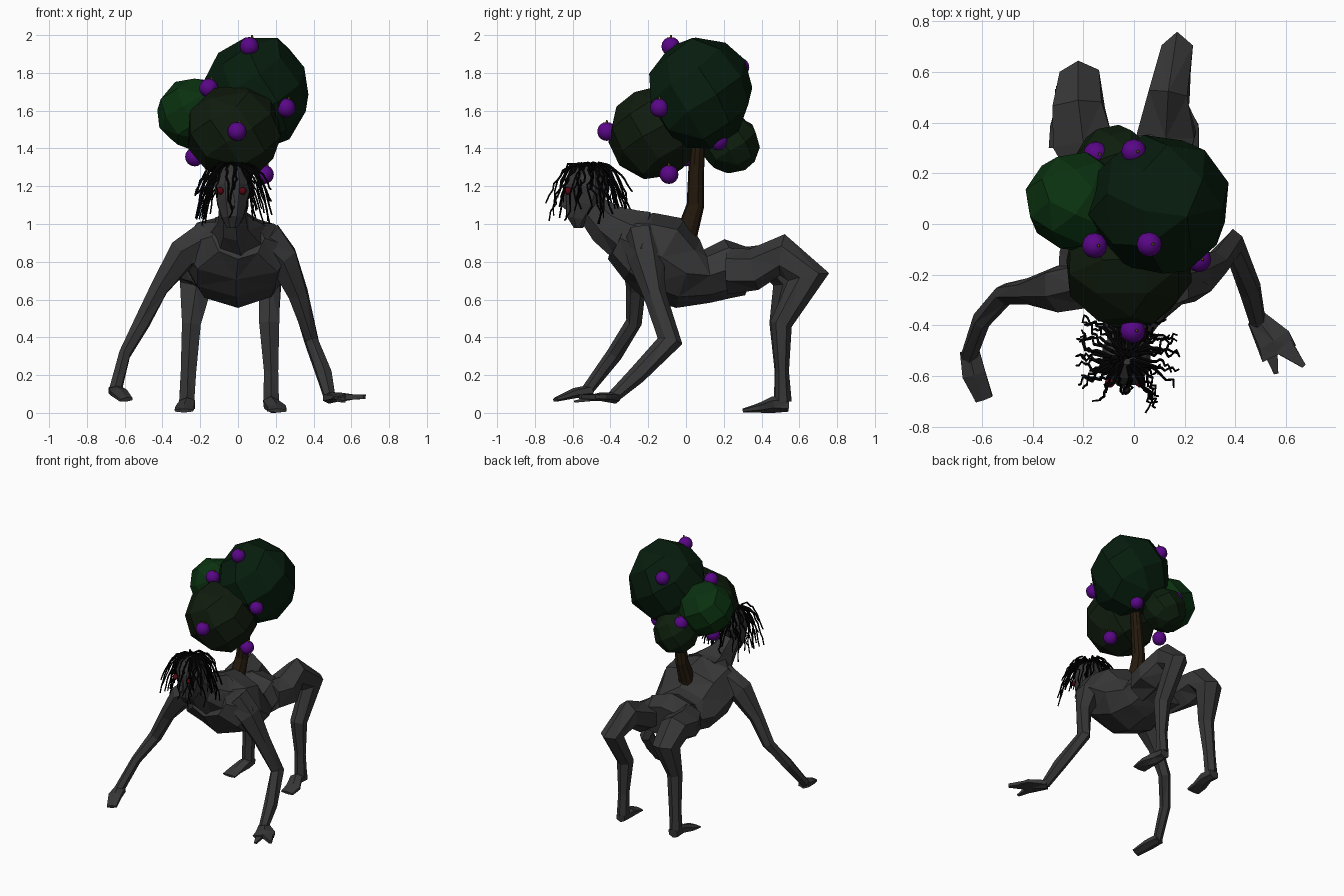
import bpy, bmesh, math, random
from mathutils import Vector, Matrix

random.seed(4)


def mat(name, rgb):
    m = bpy.data.materials.new(name)
    m.diffuse_color = (*rgb, 1)
    return m


SKIN = mat("skin", (0.038, 0.038, 0.038))
BARK = mat("bark", (0.018, 0.010, 0.004))
PURPLE = mat("fruit_purple", (0.10, 0.002, 0.24))
STEM = mat("stem_olive", (0.12, 0.11, 0.01))
RED = mat("eye_red", (0.10, 0.002, 0.006))
BLACK = mat("hair_black", (0.001, 0.001, 0.001))


def finish(name, bm, material, smooth=False):
    bmesh.ops.recalc_face_normals(bm, faces=bm.faces)
    me = bpy.data.meshes.new(name)
    bm.to_mesh(me)
    bm.free()
    me.materials.append(material)
    me.polygons.foreach_set("use_smooth", [smooth] * len(me.polygons))
    ob = bpy.data.objects.new(name, me)
    bpy.context.collection.objects.link(ob)
    return ob


def loft(name, sections, sides=6, material=SKIN, jitter=0.1, turn=0.5):
    """Skin rings along a path; a section is (x, y, z, half width, half depth)."""
    bm = bmesh.new()
    pts = [Vector(s[:3]) for s in sections]
    rings = []
    for i, s in enumerate(sections):
        t = Vector()
        if i > 0:
            t += (pts[i] - pts[i - 1]).normalized()
        if i < len(pts) - 1:
            t += (pts[i + 1] - pts[i]).normalized()
        t.normalize()
        side = (Vector((1, 0, 0)) - t * t.x).normalized()
        up = side.cross(t)
        ring = []
        for k in range(sides):
            a = math.tau * (k + turn) / sides
            j = 1.03 + random.uniform(-jitter, jitter)
            ring.append(bm.verts.new(pts[i] + (side * math.cos(a) * s[3] + up * math.sin(a) * s[4]) * j))
        rings.append(ring)
    for a, b in zip(rings, rings[1:]):
        for k in range(sides):
            n = (k + 1) % sides
            bm.faces.new((a[k], a[n], b[n], b[k]))
    bm.faces.new(rings[0])
    bm.faces.new(rings[-1])
    bmesh.ops.triangulate(bm, faces=bm.faces)
    return finish(name, bm, material)


def ball(name, pos, r, material, segs=12, smooth=True):
    bm = bmesh.new()
    bmesh.ops.create_uvsphere(bm, u_segments=segs, v_segments=segs * 2 // 3, radius=r,
                              matrix=Matrix.Translation(pos))
    return finish(name, bm, material, smooth)


# torso, neck and head
loft("torso", [(0, -0.36, 0.93, 0.14, 0.12), (-0.01, -0.25, 0.88, 0.29, 0.19), (-0.01, -0.12, 0.82, 0.28, 0.225),
               (0, 0.01, 0.735, 0.25, 0.185), (0, 0.11, 0.725, 0.19, 0.135), (-0.02, 0.22, 0.765, 0.21, 0.15),
               (-0.03, 0.33, 0.75, 0.19, 0.12)], sides=8, jitter=0.04, turn=0)
loft("neck", [(-0.03, -0.51, 1.09, 0.07, 0.08), (-0.025, -0.42, 1.00, 0.085, 0.11),
              (-0.01, -0.30, 0.93, 0.16, 0.15), (0, -0.20, 0.92, 0.18, 0.14)], sides=7, jitter=0.05)
loft("head", [(-0.03, -0.57, 0.98, 0.03, 0.025), (-0.03, -0.57, 1.03, 0.06, 0.065),
              (-0.03, -0.54, 1.11, 0.085, 0.105), (-0.03, -0.525, 1.20, 0.10, 0.12),
              (-0.03, -0.515, 1.27, 0.08, 0.095), (-0.03, -0.515, 1.315, 0.03, 0.04)], sides=8, jitter=0.03)
loft("nose", [(-0.03, -0.63, 1.17, 0.01, 0.015), (-0.03, -0.645, 1.10, 0.02, 0.025),
              (-0.03, -0.63, 1.08, 0.008, 0.01)], sides=4, jitter=0)
for x in (-0.095, 0.025):
    ball("eye", (x, -0.625, 1.175), 0.02, RED, 9)

# front limbs, each planted in a different pose
loft("arm_right", [(0.14, -0.23, 0.92, 0.11, 0.09), (0.24, -0.21, 0.82, 0.085, 0.09),
                   (0.32, -0.165, 0.63, 0.055, 0.055), (0.39, -0.085, 0.38, 0.04, 0.06),
                   (0.455, -0.26, 0.20, 0.045, 0.045), (0.485, -0.385, 0.085, 0.035, 0.03)])
loft("arm_left", [(-0.15, -0.23, 0.91, 0.11, 0.09), (-0.30, -0.25, 0.84, 0.085, 0.09),
                  (-0.42, -0.265, 0.66, 0.055, 0.05), (-0.51, -0.275, 0.48, 0.045, 0.04),
                  (-0.60, -0.38, 0.31, 0.035, 0.04), (-0.65, -0.52, 0.12, 0.035, 0.03)])
loft("hand_right", [(0.48, -0.37, 0.08, 0.04, 0.03), (0.55, -0.46, 0.085, 0.075, 0.022),
                    (0.575, -0.51, 0.08, 0.08, 0.015)])
loft("finger_right", [(0.53, -0.47, 0.08, 0.045, 0.02), (0.56, -0.59, 0.06, 0.012, 0.008)], sides=4)
loft("thumb_right", [(0.59, -0.48, 0.085, 0.055, 0.02), (0.67, -0.56, 0.085, 0.012, 0.015)], sides=4)
loft("hand_left", [(-0.65, -0.50, 0.12, 0.04, 0.03), (-0.63, -0.59, 0.105, 0.05, 0.025),
                   (-0.59, -0.69, 0.07, 0.04, 0.012)])

# hind limbs with feet
loft("leg_right", [(0.11, 0.22, 0.76, 0.11, 0.12), (0.125, 0.36, 0.76, 0.125, 0.11),
                   (0.135, 0.51, 0.83, 0.09, 0.11), (0.17, 0.65, 0.72, 0.065, 0.10),
                   (0.165, 0.505, 0.47, 0.055, 0.055), (0.175, 0.51, 0.22, 0.04, 0.033),
                   (0.175, 0.515, 0.06, 0.045, 0.04)])
loft("leg_left", [(-0.15, 0.20, 0.76, 0.11, 0.12), (-0.20, 0.34, 0.77, 0.13, 0.11),
                  (-0.22, 0.46, 0.80, 0.11, 0.10), (-0.22, 0.56, 0.70, 0.09, 0.09),
                  (-0.25, 0.49, 0.47, 0.055, 0.05), (-0.265, 0.505, 0.22, 0.045, 0.036),
                  (-0.27, 0.51, 0.06, 0.045, 0.04)])
for name, x, dx in (("foot_right", 0.175, 0.03), ("foot_left", -0.27, -0.015)):
    loft(name, [(x, 0.545, 0.04, 0.04, 0.035), (x, 0.46, 0.045, 0.045, 0.04),
                (x + dx, 0.38, 0.025, 0.055, 0.022), (x + dx, 0.30, 0.012, 0.055, 0.010)])

# hair strands falling from the crown, sparse in front of the face
cu = bpy.data.curves.new("hair", "CURVE")
cu.dimensions = "3D"
cu.bevel_depth, cu.bevel_resolution, cu.use_fill_caps = 0.0062, 0, True
for i in range(64):
    a = math.tau * i / 64 + random.uniform(-0.1, 0.1)
    face = abs(math.tau * 0.75 - a) < 0.55
    if face and i % 3:
        continue
    drop, reach = random.uniform(0.14, 0.33), random.uniform(0.11, 0.19)
    if face:
        reach = 0.10
    start, swirl = random.uniform(0.0, 0.06), random.uniform(-0.5, 0.5)
    sp = cu.splines.new("POLY")
    sp.points.add(9)
    for k, p in enumerate(sp.points):
        s = k / 9
        r = start + (reach + 0.03 - start) * s ** 0.55
        b = a + swirl * (s - 0.5) + random.uniform(-0.09, 0.09)
        p.co = (-0.035 + r * math.cos(b), -0.525 + 1.12 * r * math.sin(b),
                1.318 - drop * s ** 1.5 + random.uniform(-0.008, 0.008), 1)
        p.radius = 1.1 - 0.4 * s
cu.materials.append(BLACK)
bpy.context.collection.objects.link(bpy.data.objects.new("hair", cu))

# tree trunk growing from the back
loft("trunk", [(-0.02, -0.03, 0.86, 0.07, 0.07), (-0.01, 0.01, 0.97, 0.055, 0.055),
               (0, 0.05, 1.10, 0.045, 0.045), (0.02, 0.055, 1.30, 0.04, 0.04),
               (0.05, 0.07, 1.50, 0.035, 0.035)], sides=10, material=BARK, jitter=0.03)

# foliage clumps: coarse faceted hulls
for name, pos, size, rgb in (
        ("foliage_top", (0.10, 0.075, 1.695), (0.275, 0.275, 0.30), (0.002, 0.012, 0.004)),
        ("foliage_front", (-0.02, -0.165, 1.485), (0.25, 0.245, 0.245), (0.005, 0.011, 0.004)),
        ("foliage_left", (-0.225, 0.085, 1.585), (0.20, 0.195, 0.19), (0.003, 0.030, 0.005)),
        ("foliage_back", (-0.08, 0.235, 1.42), (0.155, 0.155, 0.155), (0.004, 0.013, 0.004))):
    bm = bmesh.new()
    n, twist = 34, random.uniform(0, 6)
    for i in range(n):
        z = 1 - 2 * (i + 0.5) / n
        a, q = twist + i * 2.39996, math.sqrt(1 - z * z)
        d = Vector((q * math.cos(a), q * math.sin(a), z)) * random.uniform(1.0, 1.06)
        bm.verts.new([c + s * e for c, s, e in zip(pos, size, d)])
    bmesh.ops.convex_hull(bm, input=bm.verts)
    bmesh.ops.dissolve_limit(bm, angle_limit=0.25, verts=bm.verts, edges=bm.edges)
    finish(name, bm, mat(name, rgb))

# fruit with little stems
for p in ((0.06, -0.08, 1.94), (-0.155, -0.085, 1.72), (0.255, -0.14, 1.615), (-0.005, -0.42, 1.49),
          (-0.23, 0.0, 1.355), (0.14, -0.09, 1.262), (0.12, 0.17, 1.44), (-0.15, 0.275, 1.52),
          (0.0, 0.285, 1.83)):
    ball("fruit", p, 0.05, PURPLE)
    bm = bmesh.new()
    bmesh.ops.create_cone(bm, cap_ends=True, segments=5, radius1=0.008, radius2=0.005, depth=0.022,
                          matrix=Matrix.Translation((p[0] + 0.015, p[1], p[2] + 0.05)))
    finish("fruit_stem", bm, STEM)
